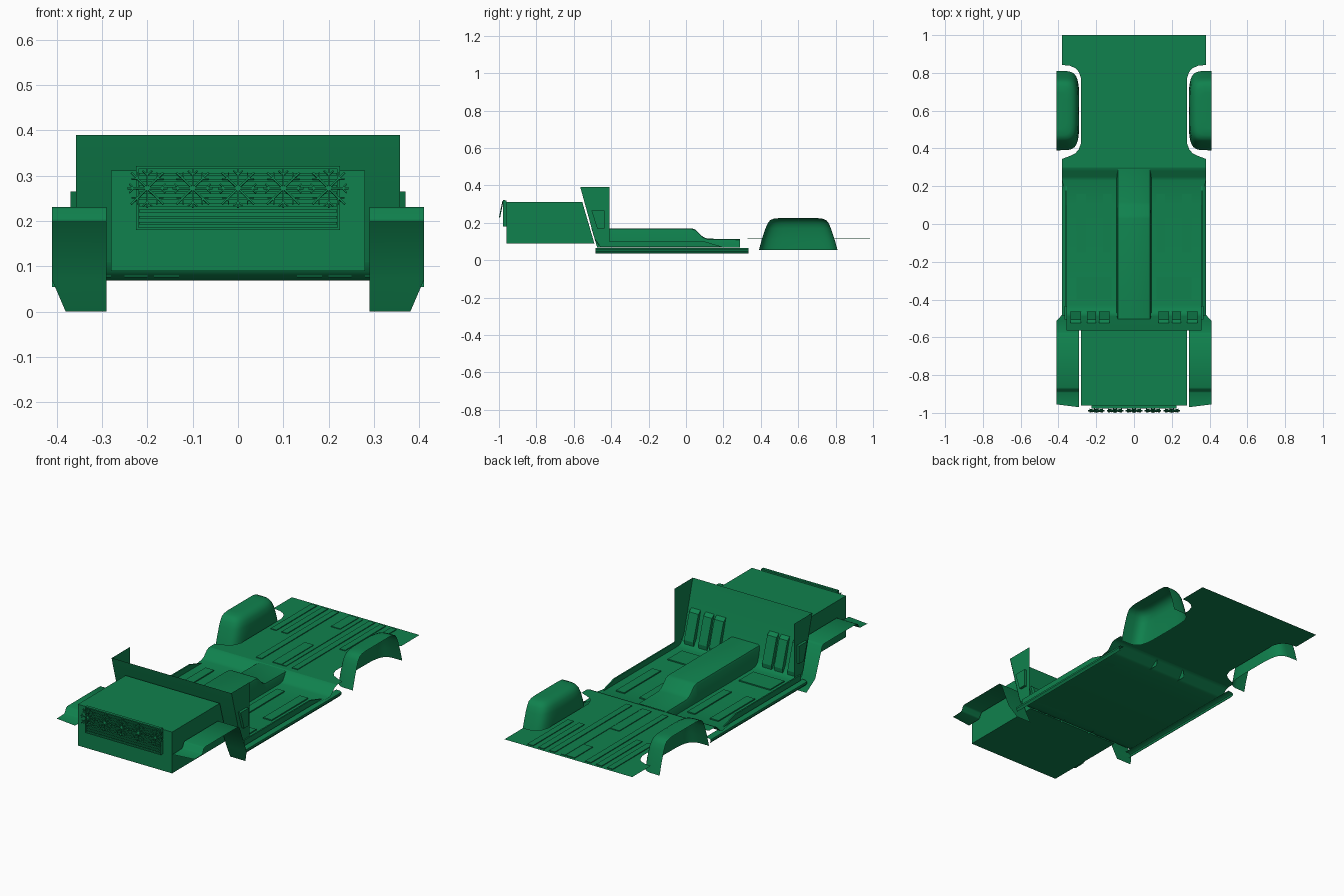
import bpy, bmesh, math
from mathutils import Matrix, Vector

cube = bpy.data.objects.get("Cube")
if cube:
    bpy.data.objects.remove(cube, do_unlink=True)

GREEN = (0.005, 0.22, 0.075, 1)
paint = bpy.data.materials.new("green_paint")
paint.use_nodes = True
paint.diffuse_color = GREEN
paint.node_tree.nodes["Principled BSDF"].inputs["Base Color"].default_value = GREEN


def finish(name, bm, smooth=False):
    bmesh.ops.remove_doubles(bm, verts=bm.verts[:], dist=1e-5)
    mesh = bpy.data.meshes.new(name)
    bm.to_mesh(mesh)
    bm.free()
    mesh.materials.append(paint)
    ob = bpy.data.objects.new(name, mesh)
    bpy.context.collection.objects.link(ob)
    if smooth:
        bpy.ops.object.select_all(action='DESELECT')
        ob.select_set(True)
        bpy.context.view_layer.objects.active = ob
        bpy.ops.object.shade_smooth_by_angle(angle=math.radians(40))
    return ob


def sheet(name, rows, smooth=False, up=True):
    """Thin skin through rows of points; normals face upward if up."""
    bm = bmesh.new()
    grid = [[bm.verts.new(p) for p in row] for row in rows]
    for a, b in zip(grid, grid[1:]):
        for i in range(len(a) - 1):
            bm.faces.new((a[i], a[i + 1], b[i + 1], b[i]))
    bmesh.ops.remove_doubles(bm, verts=bm.verts[:], dist=1e-5)
    bm.normal_update()
    if up and sum(f.normal.z * f.calc_area() for f in bm.faces) < 0:
        bmesh.ops.reverse_faces(bm, faces=bm.faces[:])
    return finish(name, bm, smooth)


def prism(name, profile, x0, x1):
    """Solid from a (y, z) outline extended from x0 to x1."""
    bm = bmesh.new()
    ends = [[bm.verts.new((x, y, z)) for y, z in profile] for x in (x0, x1)]
    for end in ends:
        bm.faces.new(end)
    n = len(profile)
    for i in range(n):
        j = (i + 1) % n
        bm.faces.new((ends[0][i], ends[0][j], ends[1][j], ends[1][i]))
    bmesh.ops.recalc_face_normals(bm, faces=bm.faces[:])
    return finish(name, bm)


def box(name, x0, x1, y0, y1, z0, z1):
    return prism(name, [(y0, z0), (y1, z0), (y1, z1), (y0, z1)], x0, x1)


def add_bar(bm, matrix, sx, sy, sz):
    bmesh.ops.create_cube(bm, size=1, matrix=matrix @ Matrix.Diagonal((sx, sy, sz, 1)))


# Nose box with a raked rear face
prism("nose_box", [(-.96, .09), (-.49, .09), (-.555, .312), (-.96, .312)], -.28, .28)

# Grille: backing plate, frame, slats
box("grille_plate", -.225, .225, -.968, -.96, .18, .32)
for z in (.18, .315):
    box("grille_frame_rail", -.225, .225, -.978, -.968, z, z + .006)
for x in (-.225, .219):
    box("grille_frame_post", x, x + .006, -.978, -.968, .18, .321)
for k in range(9):
    z = .192 + k * .0135
    box("grille_slat", -.218, .218, -.975, -.968, z, z + .006)

# Grille ornaments: raked eight-armed stars
bm = bmesh.new()
for k in range(-2, 3):
    base = Matrix.Translation((k * .1, -.988, .272)) @ Matrix.Rotation(-.2, 4, 'X')
    for a in range(8):
        arm = base @ Matrix.Rotation(a * math.pi / 4, 4, 'Y')
        length = .044 if a % 2 == 0 else .05
        add_bar(bm, arm @ Matrix.Translation((length / 2, 0, 0)), length, .006, .004)
        for tilt in (-.8, .8):
            tick = arm @ Matrix.Translation((.03, 0, 0)) @ Matrix.Rotation(tilt, 4, 'Y')
            add_bar(bm, tick @ Matrix.Translation((.007, 0, 0)), .014, .005, .003)
finish("grille_stars", bm)

# Firewall, toe board and front floor as one folded skin
fold = [(-.565, .39), (-.489, .115), (-.478, .088), (-.46, .074), (-.43, .069),
        (.1, .069), (.23, .069), (.25, .075), (.28, .106), (.30, .112)]
sheet("firewall_and_floor",
      [[(-w, y, z), (w, y, z)] for y, z in fold
       for w in [.38 if y > .1 else .357]], True)

# Centre tunnel, sloping down into the rear floor
rows = []
for y, top, rake in ((-.475, .17, .3), (-.4, .17, 0), (.03, .17, 0), (.05, .164, 0),
                     (.09, .125, 0), (.115, .115, 0), (.29, .113, 0)):
    half = [(.092, .069), (.088, top - .014), (.084, top - .004), (.074, top)]
    ring = [(-x, z) for x, z in half] + [(x, z) for x, z in reversed(half)]
    rows.append([(x, y - (z - .069) * rake, z) for x, z in ring])
sheet("centre_tunnel", rows, True)

# Rear floor, narrowed for the wheels
outline = [(.30, .38), (.345, .38), (.36, .34), (.375, .31), (.395, .292), (.43, .28),
           (.77, .28), (.805, .292), (.825, .31), (.838, .34), (.842, .38), (1, .38)]
sheet("rear_floor", [[(-w, y, .112), (w, y, .112)] for y, w in outline])

# Pressed ribs on the rear floor
box("middle_rib_rear", -.027, .027, .83, .985, .112, .116)
box("middle_rib_front", -.027, .027, .33, .605, .112, .116)
for s in (-1, 1):
    for x, y0 in ((.09, .33), (.155, .64), (.22, .64)):
        a, b = sorted((s * x, s * (x + .034)))
        box("floor_rib", a, b, y0, .985, .112, .116)
box("offset_rib", .03, .055, .33, .985, .112, .115)


def arch_ring(s, depth, half, z, steps=20):
    pts = []
    for i in range(steps + 1):
        t = math.pi * i / steps
        c = math.cos(t)
        x = .41 - depth * max(math.sin(t), 0) ** .4
        pts.append((s * x, .6 + half * math.copysign(abs(c) ** .45, c), z))
    return pts


for s, side in ((1, "left"), (-1, "right")):
    # Front wing: lip, step, flat top and raked tail
    wing = [(-.955, .198, .41), (-.893, .2, .41), (-.885, .205, .41), (-.875, .226, .41),
            (-.865, .231, .41), (-.585, .231, .41), (-.572, .222, .41),
            (-.512, .07, .41), (-.48, 0, .38)]
    sheet(side + "_front_wing",
          [[(s * .29, y - (.015 if i == 0 else 0), z), (s * xo, y, z)]
           for i, (y, z, xo) in enumerate(wing)], True)

    # Rear wheel arch: open on the outside
    levels = [(.12, .21, .055), (.119, .195, .11), (.115, .175, .17), (.108, .163, .197),
              (.095, .15, .214), (.078, .13, .222), (.055, .1, .225), (0, .1, .225)]
    sheet(side + "_rear_arch", [arch_ring(s, *lv) for lv in levels], True)

    # Cowl side panel and its bulge
    panel = [(-.565, .39), (-.41, .39), (-.41, .1), (-.40, .075), (-.46, .075), (-.489, .115)]
    bm = bmesh.new()
    bm.faces.new([bm.verts.new((s * .355, y, z)) for y, z in panel])
    finish(side + "_cowl_panel", bm)
    a, b = sorted((s * .355, s * .369))
    prism(side + "_cowl_bulge", [(-.505, .265), (-.435, .265), (-.435, .17), (-.475, .17)], a, b)

    # Sill upstand and rolled rocker
    a, b = sorted((s * .355, s * .362))
    prism(side + "_sill_lip", [(-.46, .07), (.2, .07), (.1, .1), (-.46, .1)], a, b)
    section = [(.35, .065), (.372, .064), (.38, .058), (.381, .048), (.372, .036)]
    sheet(side + "_rocker", [[(s * x, y, z) for x, z in section] for y in (-.485, .335)], True)

    # Floor pressings
    for x0, x1, y0, y1 in ((.12, .165, -.15, .16), (.255, .305, -.15, .16),
                           (.12, .305, -.4, -.28)):
        a, b = sorted((s * x0, s * x1))
        box(side + "_floor_pad", a, b, y0, y1, .069, .075)

    # Toe board bulges
    for x0, x1 in ((.13, .185), (.2, .25), (.28, .335)):
        a, b = sorted((s * x0, s * x1))
        prism(side + "_toe_bulge",
              [(-.525, .25), (-.505, .235), (-.462, .10), (-.465, .075), (-.487, .11)], a, b)
